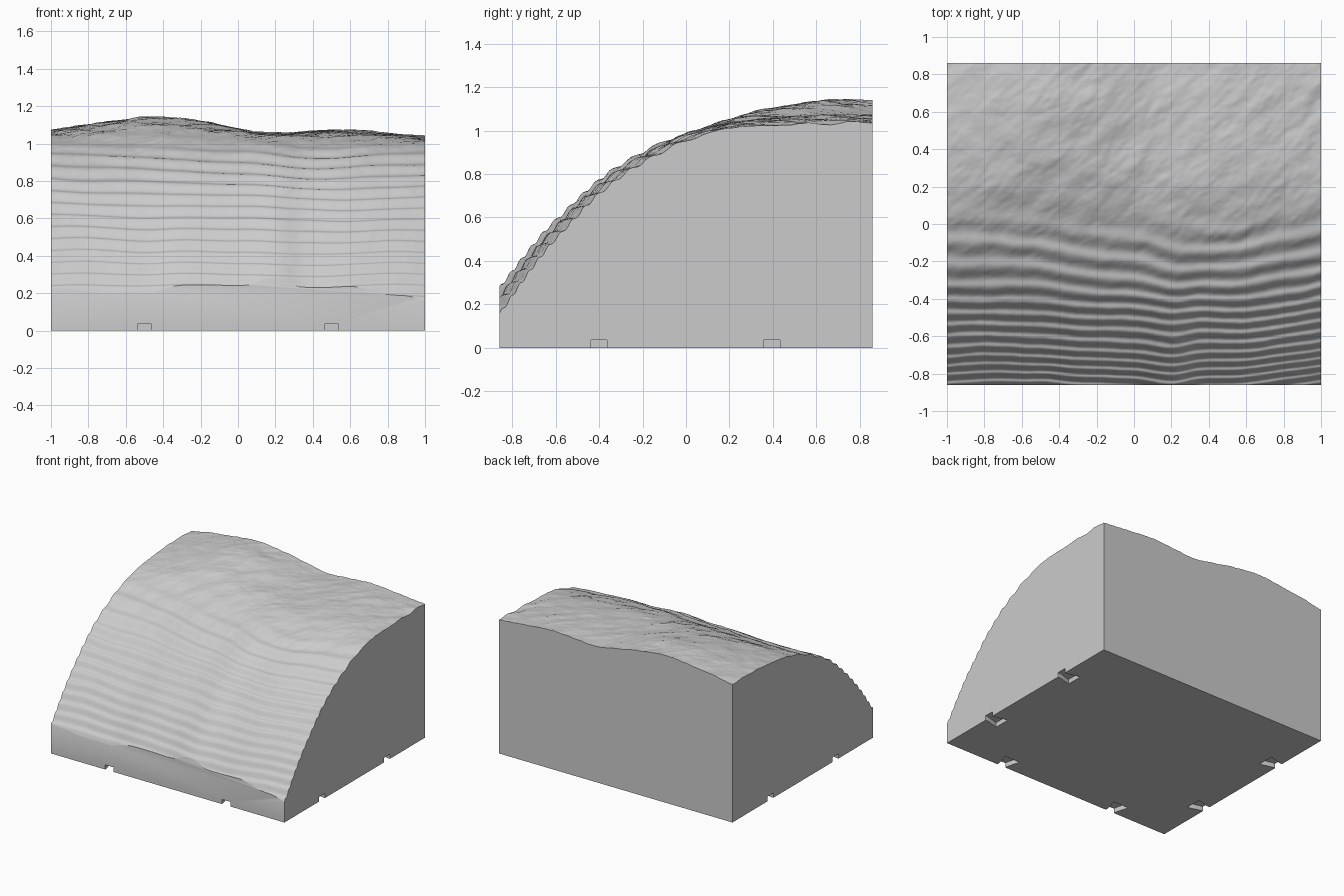
import bpy
import bmesh
import math
from mathutils import Vector, noise

HALF_X, HALF_Y = 1.0, 0.86
COLS, ROWS = 180, 240

# Profiles: slope section, front rim, back rim and the dip of the rock layers
SLOPE = [(-.86, .25), (-.7, .46), (-.6, .57), (-.4, .76), (-.2, .89), (0, .98),
         (.2, 1.035), (.4, 1.055), (.6, 1.065), (.86, 1.065)]
FRONT_RIM = [(-1, -.025), (-.8, -.04), (-.5, -.045), (-.3, -.015), (0, -.005),
             (.2, .025), (.35, -.015), (.6, -.02), (.85, -.06), (1, -.095)]
BACK_RIM = [(-1, .005), (-.7, .05), (-.45, .075), (-.2, .055), (0, .015),
            (.15, -.01), (.6, .005), (1, -.03)]
LAYER_DIP = [(-1, .05), (0, 0), (.35, -.04), (1, -.01)]


def curve(points, t):
    """Smooth interpolation through a short list of points."""
    i = 0
    while i < len(points) - 2 and t > points[i + 1][0]:
        i += 1
    (x0, y0), (x1, y1) = points[i], points[i + 1]

    def tangent(k):
        a, b = points[max(k - 1, 0)], points[min(k + 1, len(points) - 1)]
        return (b[1] - a[1]) / (b[0] - a[0])

    h = x1 - x0
    u = (t - x0) / h
    return ((1 + 2 * u) * (1 - u) ** 2 * y0 + u * (1 - u) ** 2 * h * tangent(i)
            + u * u * (3 - 2 * u) * y1 + u * u * (u - 1) * h * tangent(i + 1))


def smooth_step(a, b, t):
    u = min(max((t - a) / (b - a), 0), 1)
    return u * u * (3 - 2 * u)


def height(x, y):
    t = (y + HALF_Y) / (2 * HALF_Y)
    z = curve(SLOPE, y)
    z += curve(FRONT_RIM, x) * (1 - t) ** 2
    z += curve(BACK_RIM, x) * smooth_step(.45, .9, t)
    # rough ground, stretched along a diagonal
    along, across = (x + y) * 2.5, (x - y) * 5
    rough = noise.fractal(Vector((along, across, 3.0)), 0.8, 2.0, 5)
    z += rough * (.004 + .005 * smooth_step(-.3, .3, y))
    # stepped rock layers, fading out on the plateau
    step = .06
    layer = z - curve(LAYER_DIP, x) * z * z - .57
    layer += .012 * noise.noise(Vector((x * 3, y * 3, 9.0)))
    fade = 1 - .85 * smooth_step(.92, 1.02, z)
    return z + fade * .0075 * math.sin(math.tau * layer / step)


def finish(name, bm):
    bmesh.ops.recalc_face_normals(bm, faces=bm.faces)
    mesh = bpy.data.meshes.new(name)
    bm.to_mesh(mesh)
    bm.free()
    obj = bpy.data.objects.new(name, mesh)
    bpy.context.collection.objects.link(obj)
    return obj


def make_hill():
    bm = bmesh.new()
    # sculpted top, with rows packed closer on the steep front
    grid = []
    for j in range(ROWS + 1):
        y = -HALF_Y + 2 * HALF_Y * (j / ROWS) ** 1.35
        row = []
        for i in range(COLS + 1):
            x = -HALF_X + 2 * HALF_X * i / COLS
            row.append(bm.verts.new((x, y, height(x, y))))
        grid.append(row)
    for j in range(ROWS):
        for i in range(COLS):
            bm.faces.new((grid[j][i], grid[j][i + 1],
                          grid[j + 1][i + 1], grid[j + 1][i]))
    # flat walls and base
    corners = [bm.verts.new((sx * HALF_X, sy * HALF_Y, 0))
               for sx, sy in ((-1, -1), (1, -1), (1, 1), (-1, 1))]
    rims = [grid[0], [r[-1] for r in grid], grid[-1][::-1],
            [r[0] for r in grid][::-1]]
    for k, rim in enumerate(rims):
        bm.faces.new([corners[k], corners[(k + 1) % 4]] + rim[::-1])
    bm.faces.new(corners[::-1])
    return finish("hill_block", bm)


def make_cutters():
    """Dovetail clip slots: narrow at the wall, wider inside."""
    bm = bmesh.new()
    slots = [((x, -HALF_Y), (0, 1)) for x in (-.5, .5)]
    slots += [((s * HALF_X, y), (-s, 0)) for s in (-1, 1) for y in (-.4, .395)]
    outline = [(-.02, -.037), (.02, -.037), (.12, -.065),
               (.12, .065), (.02, .037), (-.02, .037)]
    for (cx, cy), (dx, dy) in slots:
        base = [bm.verts.new((cx + dx * d - dy * w, cy + dy * d + dx * w, -.05))
                for d, w in outline]
        face = bm.faces.new(base)
        out = bmesh.ops.extrude_face_region(bm, geom=[face])["geom"]
        top = [g for g in out if isinstance(g, bmesh.types.BMVert)]
        bmesh.ops.translate(bm, verts=top, vec=(0, 0, .086))
    cutter = finish("clip_slot_cutter", bm)
    cutter.hide_render = True
    return cutter


default_cube = bpy.data.objects.get("Cube")
if default_cube:
    bpy.data.objects.remove(default_cube, do_unlink=True)

# Single stone colour
stone = bpy.data.materials.new("light_grey_stone")
stone.use_nodes = True
grey = (.6, .6, .6, 1)
stone.diffuse_color = grey
stone.node_tree.nodes["Principled BSDF"].inputs["Base Color"].default_value = grey

hill = make_hill()
hill.data.materials.append(stone)
cutter = make_cutters()

# Cut the clip slots into the base
cut = hill.modifiers.new("clip_slots", 'BOOLEAN')
cut.operation = 'DIFFERENCE'
cut.solver = 'EXACT'
cut.object = cutter
bpy.ops.object.select_all(action='DESELECT')
bpy.context.view_layer.objects.active = hill
hill.select_set(True)
bpy.ops.object.modifier_apply(modifier=cut.name)
bpy.data.objects.remove(cutter, do_unlink=True)
bpy.ops.object.shade_smooth_by_angle(angle=math.radians(35))
